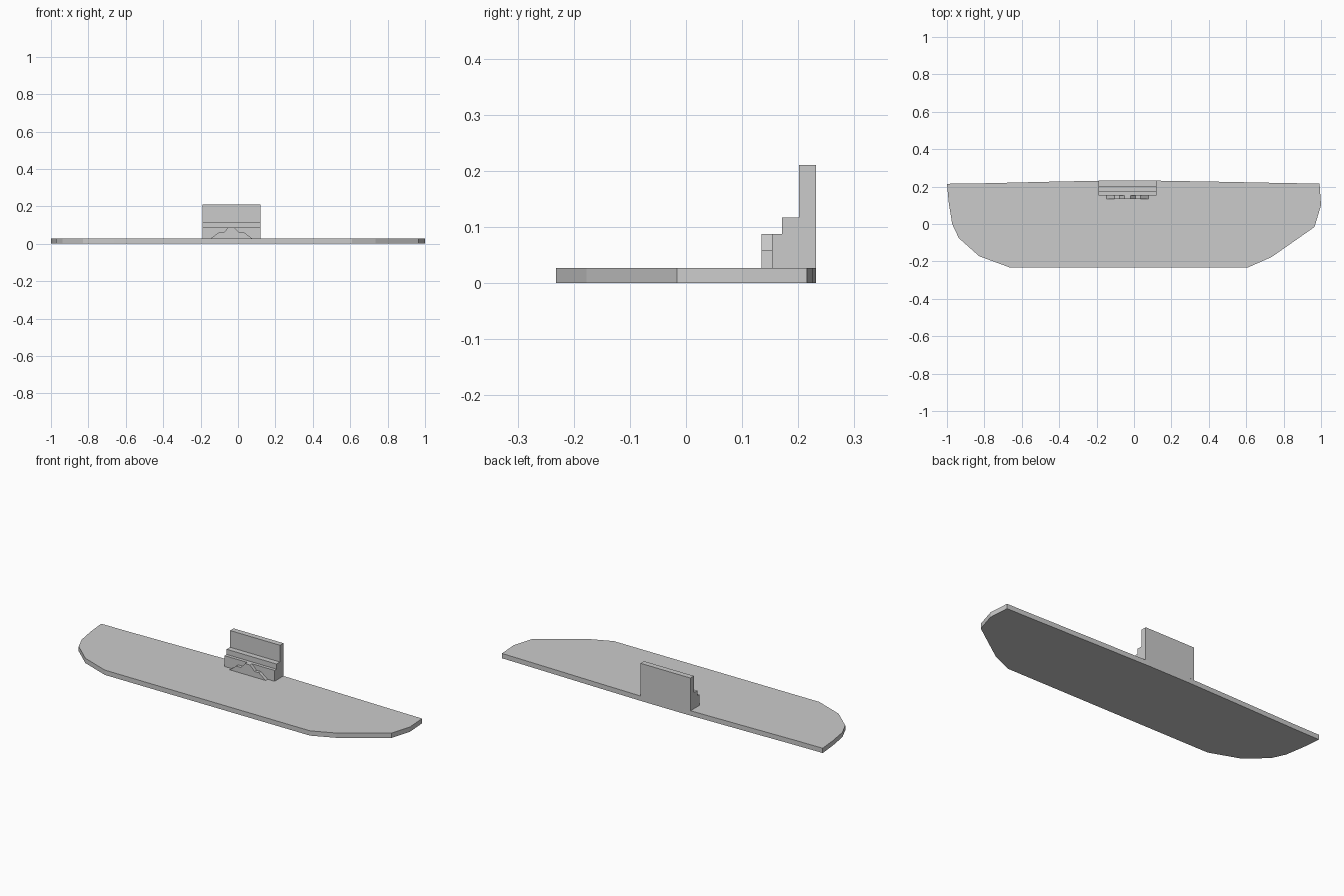
import bpy, bmesh
from mathutils import Vector

if "Cube" in bpy.data.objects:
    bpy.data.objects.remove(bpy.data.objects["Cube"])


def extrude_profile(name, points, offset):
    """Close a planar outline and extrude it into a flat-faced solid."""
    bm = bmesh.new()
    face = bm.faces.new([bm.verts.new(p) for p in points])
    ext = bmesh.ops.extrude_face_region(bm, geom=[face])
    moved = [v for v in ext["geom"] if isinstance(v, bmesh.types.BMVert)]
    bmesh.ops.translate(bm, verts=moved, vec=Vector(offset))
    bmesh.ops.recalc_face_normals(bm, faces=bm.faces)
    mesh = bpy.data.meshes.new(name)
    bm.to_mesh(mesh)
    bm.free()
    obj = bpy.data.objects.new(name, mesh)
    bpy.context.collection.objects.link(obj)
    return obj


TOP = 0.027      # top of the slab
MID = -0.035     # centre line of the stepped block

# Stage slab with gently bowed back edge and clipped front corners
outline = [(-1, .215), (-.83, .217), (-.45, .226), (-.15, .232), (.1, .232),
           (.45, .226), (.8, .219), (.992, .216), (1, .1), (.965, -.016),
           (.735, -.177), (.61, -.232), (-.665, -.232), (-.828, -.172),
           (-.937, -.075), (-.972, 0), (-.99, .11)]
extrude_profile("base_slab", [(x, y, 0) for x, y in outline], (0, 0, TOP))

# Stepped back block
steps = [(.232, TOP), (.232, .211), (.201, .211), (.201, .117),
         (.171, .117), (.171, .088), (.153, .088), (.153, TOP)]
extrude_profile("stepped_block", [(MID - .155, y, z) for y, z in steps],
                (.31, 0, 0))

# Raised front relief, mirrored about the block centre
half = [(.112, TOP), (.07, .059), (.043, .059), (.015, .088)]
relief = [(-x, z) for x, z in half] + half[::-1]
extrude_profile("front_relief", [(MID + x, .135, z) for x, z in relief],
                (0, .018, 0))
